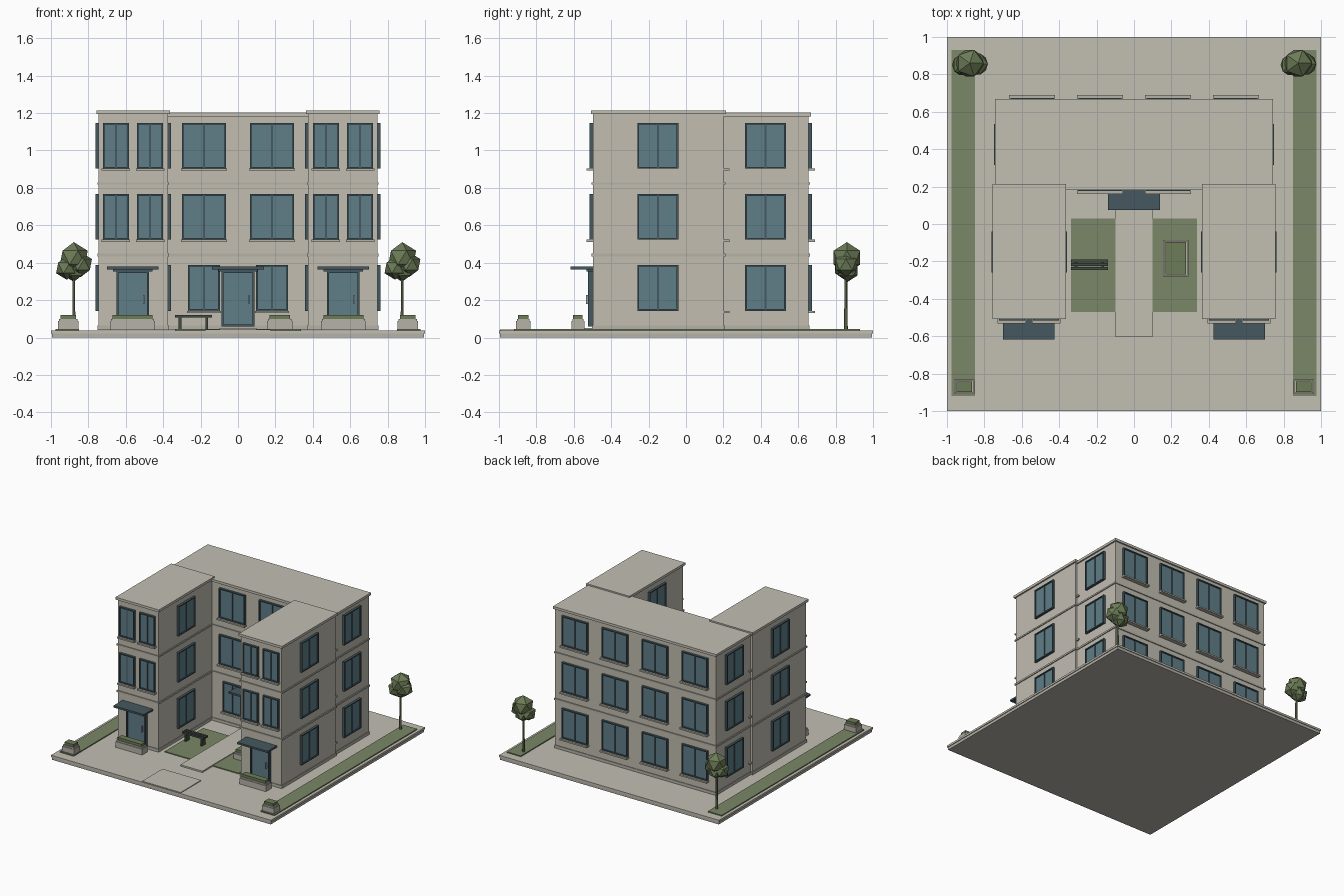
import bpy, bmesh
from mathutils import Vector, Matrix

if "Cube" in bpy.data.objects:
    bpy.data.objects.remove(bpy.data.objects["Cube"])


def material(name, col):
    m = bpy.data.materials.new(name)
    m.diffuse_color = (*col, 1)
    m.use_nodes = True
    m.node_tree.nodes["Principled BSDF"].inputs["Base Color"].default_value = m.diffuse_color
    return m


WALL = material("warm_wall", (0.54, 0.51, 0.44))
PAVE = material("pale_paving", (0.54, 0.52, 0.45))
TRIM = material("stone_trim", (0.47, 0.45, 0.39))
GLASS = material("blue_glass", (0.115, 0.21, 0.25))
FRAME = material("dark_teal", (0.058, 0.098, 0.115))
LAWN = material("lawn_green", (0.195, 0.245, 0.135))
LEAF = material("leaf_green", (0.15, 0.2, 0.095))
BENCH = material("dark_bench", (0.055, 0.07, 0.055))
METAL = material("pale_metal", (0.33, 0.36, 0.34))


def boxes(name, mat, *bounds):
    """One object made of boxes, each given by two opposite corners."""
    bm = bmesh.new()
    for a, b in bounds:
        lo = Vector([min(p) for p in zip(a, b)])
        hi = Vector([max(p) for p in zip(a, b)])
        mtx = Matrix.Translation((lo + hi) / 2) @ Matrix.Diagonal((*(hi - lo), 1))
        bmesh.ops.create_cube(bm, size=1, matrix=mtx)
    return finish(name, mat, bm)


def finish(name, mat, bm):
    me = bpy.data.meshes.new(name)
    bm.to_mesh(me)
    bm.free()
    me.materials.append(mat)
    ob = bpy.data.objects.new(name, me)
    bpy.context.collection.objects.link(ob)
    return ob


def on_wall(x, y, n):
    """Maps (along wall, outward, height) to world space."""
    return lambda u, d, z: (x - n[1] * u + n[0] * d, y + n[0] * u + n[1] * d, z)


def window(x, y, n, w, z0, z1, sill=True):
    p, h, f = on_wall(x, y, n), w / 2, 0.009
    boxes("window_glass", GLASS, (p(-h + f, -0.01, z0 + f), p(h - f, 0.009, z1 - f)))
    boxes("window_frame", FRAME,
          (p(-h, -0.01, z0), p(-h + f, 0.018, z1)),
          (p(h - f, -0.01, z0), p(h, 0.018, z1)),
          (p(-h + f, -0.01, z0), p(h - f, 0.018, z0 + f)),
          (p(-h + f, -0.01, z1 - f), p(h - f, 0.018, z1)),
          (p(-0.005, -0.01, z0 + f), p(0.005, 0.014, z1 - f)))
    if sill:
        boxes("window_sill", TRIM, (p(-h - 0.006, -0.01, z0 - 0.012), p(h + 0.006, 0.034, z0)))


def door(x, y):
    p, h, f, z0, z1 = on_wall(x, y, (0, -1)), 0.087, 0.01, 0.06, 0.355
    boxes("door_glass", GLASS, (p(-h + f, -0.01, z0 + f), p(h - f, 0.018, z1 - f)))
    boxes("door_frame", FRAME,
          (p(-h, -0.01, z0), p(-h + f, 0.027, z1)),
          (p(h - f, -0.01, z0), p(h, 0.027, z1)),
          (p(-h + f, -0.01, z0), p(h - f, 0.027, z0 + f)),
          (p(-h + f, -0.01, z1 - f), p(h - f, 0.027, z1)))
    boxes("door_handle", METAL, (p(0.055, 0.01, 0.18), p(0.062, 0.037, 0.228)))
    boxes("door_canopy", FRAME,
          (p(-0.138, -0.01, 0.364), p(0.138, 0.12, 0.379)),
          (p(-0.105, -0.01, 0.352), p(0.105, 0.035, 0.364)))


def planter(x, y, w, d):
    w, d = w / 2, d / 2
    boxes("planter_box", TRIM,
          ((x - w, y - d, 0.04), (x + w, y + d, 0.088)),
          ((x - w + 0.005, y - d + 0.005, 0.088), (x + w - 0.005, y + d - 0.005, 0.1)))
    boxes("planter_shrub", LEAF, ((x - w + 0.013, y - d + 0.01, 0.09), (x + w - 0.013, y + d - 0.01, 0.121)))


def tree(x, y):
    bm = bmesh.new()
    bmesh.ops.create_cone(bm, segments=6, radius1=0.01, radius2=0.007, depth=0.32, cap_ends=True,
                          matrix=Matrix.Translation((x, y, 0.2)))
    finish("tree_trunk", LEAF, bm)
    bm = bmesh.new()
    for dx, dy, z, r in ((0, 0.005, 0.427, 0.083), (-0.038, -0.005, 0.372, 0.063), (0.038, 0, 0.39, 0.066),
                         (0, 0.01, 0.36, 0.062)):
        bmesh.ops.create_icosphere(bm, subdivisions=1, radius=r,
                                   matrix=Matrix.Translation((x + dx, y + dy, z)))
    finish("tree_foliage", LEAF, bm)


def block(name, x0, x1, y0, y1, top):
    """Wall volume with plinth, belt courses and roof slab."""
    boxes(name + "_walls", WALL, ((x0, y0, 0.04), (x1, y1, top - 0.018)))
    bands = [((x0 - e, y0 - e, a), (x1 + e, y1 + e, b)) for a, b, e in
             ((0.04, 0.064, 0.005), (0.434, 0.448, 0.007), (0.818, 0.83, 0.007))]
    boxes(name + "_belt_courses", TRIM, *bands)
    e = 0.012
    boxes(name + "_roof", PAVE, ((x0 - e, y0 - e, top - 0.02), (x1 + e, y1 + e, top)))


# Site slab, path, front apron and lawns
boxes("site_base_lower", TRIM, ((-0.994, -0.994, 0), (0.994, 0.994, 0.022)))
boxes("site_base_upper", PAVE, ((-1, -1, 0.022), (1, 1, 0.038)))
boxes("courtyard_path", PAVE, ((-0.1, -0.605, 0.03), (0.1, 0.19, 0.05)))
boxes("front_apron", PAVE, ((-0.175, -0.995, 0.03), (0.175, -0.73, 0.044)))
for s in (-1, 1):
    boxes("side_lawn", LAWN, ((s * 0.85, -0.92, 0.03), (s * 0.976, 0.93, 0.046)))
    boxes("courtyard_lawn", LAWN, ((s * 0.1, -0.47, 0.03), (s * 0.337, 0.03, 0.045)))

# Building volumes
WX0, WX1, CX, FY, CY, BY = 0.375, 0.745, 0.73, -0.497, 0.195, 0.655
block("main_block", -CX, CX, CY, BY, 1.203)
block("right_wing", WX0, WX1, FY, 0.203, 1.214)
block("left_wing", -WX1, -WX0, FY, 0.203, 1.214)

# Windows on every floor
for floor, (z0, z1) in enumerate(((0.143, 0.388), (0.524, 0.767), (0.904, 1.148))):
    for s in (-1, 1):
        window(s * WX1, -0.15, (s, 0), 0.218, z0, z1, False)
        window(s * WX0, -0.15, (-s, 0), 0.218, z0, z1, False)
        window(s * CX, 0.425, (s, 0), 0.218, z0, z1, False)
        boxes("side_sill_end", TRIM, ((s * 0.72, 0.19, z0 - 0.012), (s * 0.742, 0.232, z0)))
        for x in (0.182, 0.545):
            window(s * x, BY, (0, 1), 0.232, z0, z1)
        window(s * 0.182, CY, (0, -1), 0.236 if floor else 0.17, z0, z1)
        if floor:
            for x in (0.47, 0.653):
                window(s * x, FY, (0, -1), 0.14, z0, z1)

# Entrances
door(0, CY)
for s in (-1, 1):
    door(s * 0.563, FY)
    planter(s * 0.563, -0.578, 0.24, 0.07)
    planter(s * 0.908, -0.87, 0.108, 0.078)
    tree(s * 0.878, 0.855)

# Courtyard planter and bench
planter(0.223, -0.183, 0.135, 0.195)
boxes("bench_seat", BENCH, *[((-0.337, y - 0.008, 0.107), (-0.14, y + 0.008, 0.121))
                             for y in (-0.238, -0.217, -0.197)])
boxes("bench_legs", BENCH, *[((x - 0.007, -0.24, 0.04), (x + 0.007, -0.194, 0.107))
                             for x in (-0.31, -0.167)])
